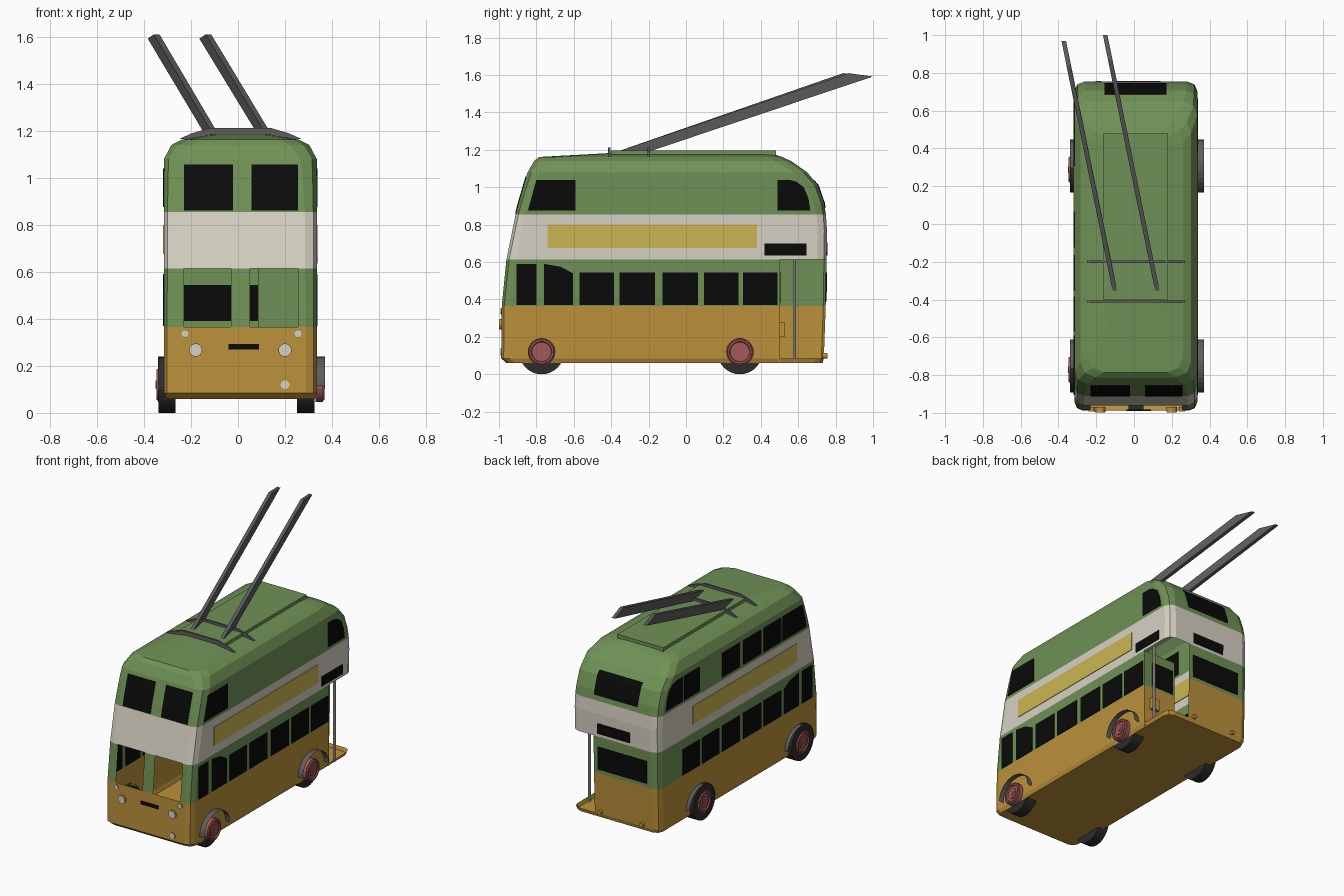
import bpy, bmesh, math
from mathutils import Vector

if "Cube" in bpy.data.objects:
    bpy.data.objects.remove(bpy.data.objects["Cube"])

CX = 0.01      # body centre line
HALF = 0.325   # body half width


def material(name, rgb):
    m = bpy.data.materials.new(name)
    m.diffuse_color = (*rgb, 1)
    m.use_nodes = True
    m.node_tree.nodes["Principled BSDF"].inputs["Base Color"].default_value = m.diffuse_color
    return m


GREEN = material("green", (0.16, 0.285, 0.092))
ORANGE = material("ochre", (0.50, 0.285, 0.043))
CREAM = material("cream", (0.68, 0.64, 0.55))
YELLOW = material("yellow", (0.60, 0.47, 0.085))
BLACK = material("black", (0.003, 0.003, 0.003))
GREY = material("grey", (0.115, 0.11, 0.115))
TYRE = material("tyre", (0.025, 0.025, 0.025))
RED = material("dull_red", (0.37, 0.10, 0.10))


def finish(name, bm, *mats, normals=True):
    if normals:
        bmesh.ops.recalc_face_normals(bm, faces=bm.faces[:])
    me = bpy.data.meshes.new(name)
    bm.to_mesh(me)
    bm.free()
    ob = bpy.data.objects.new(name, me)
    for m in mats:
        me.materials.append(m)
    bpy.context.collection.objects.link(ob)
    return ob


def slab(name, a, b, mat):
    """Solid between two matching outlines."""
    bm = bmesh.new()
    va = [bm.verts.new(p) for p in a]
    vb = [bm.verts.new(p) for p in b]
    bm.faces.new(va)
    bm.faces.new(vb)
    n = len(va)
    for i in range(n):
        j = (i + 1) % n
        bm.faces.new((va[i], va[j], vb[j], vb[i]))
    return finish(name, bm, mat)


def box(name, x, y, z, mat):
    o = [(y[0], z[0]), (y[1], z[0]), (y[1], z[1]), (y[0], z[1])]
    return slab(name, [(x[0], *p) for p in o], [(x[1], *p) for p in o], mat)


def disc(name, axis, centre, r, a, b, mat, n=24):
    """Cylinder along x or y from a to b; centre is in the other two axes."""
    ring = [(centre[0] + r * math.cos(2 * math.pi * i / n),
             centre[1] + r * math.sin(2 * math.pi * i / n)) for i in range(n)]
    put = (lambda t, p: (t, *p)) if axis == "x" else (lambda t, p: (p[0], t, p[1]))
    return slab(name, [put(a, p) for p in ring], [put(b, p) for p in ring], mat)


# Body levels: z, half width, front y, rear y, corner radius
LEVELS = [(0.06, 0.315, -0.96, 0.73, 0.045), (0.085, HALF, -0.988, 0.737, 0.045),
          (0.365, HALF, -0.985, 0.747, 0.045), (0.615, HALF, -0.96, 0.752, 0.05),
          (0.77, HALF, -0.928, 0.754, 0.05), (0.855, HALF, -0.911, 0.748, 0.05),
          (0.917, HALF, -0.895, 0.738, 0.055), (1.01, HALF, -0.868, 0.706, 0.06),
          (1.08, HALF, -0.847, 0.648, 0.07), (1.14, 0.293, -0.812, 0.562, 0.08),
          (1.162, 0.25, -0.785, 0.515, 0.08), (1.182, 0.13, -0.42, 0.45, 0.06)]


def wall_y(z, column):
    for lo, hi in zip(LEVELS, LEVELS[1:]):
        if lo[0] <= z <= hi[0]:
            t = (z - lo[0]) / (hi[0] - lo[0])
            return lo[column] + t * (hi[column] - lo[column])


# Body shell lofted through the levels
bm = bmesh.new()
rings = []
for z, w, yf, yr, c in LEVELS:
    ring = []
    for k, (sx, y, sy) in enumerate([(1, yr, 1), (-1, yr, 1), (-1, yf, -1), (1, yf, -1)]):
        for i in range(3):
            a = k * math.pi / 2 + i * math.pi / 4
            ring.append(bm.verts.new((CX + sx * (w - c) + c * math.cos(a),
                                      y - sy * c + c * math.sin(a), z)))
    rings.append(ring)
for lo, hi in zip(rings, rings[1:]):
    for i in range(12):
        j = (i + 1) % 12
        bm.faces.new((lo[i], lo[j], hi[j], hi[i]))
bm.faces.new(rings[0])
bm.faces.new(rings[-1])
bmesh.ops.recalc_face_normals(bm, faces=bm.faces[:])


def cut(rule, axis, value):
    fs = [f for f in bm.faces if rule(f.calc_center_median())]
    geom = list({e for f in fs for e in f.edges} | {v for f in fs for v in f.verts}) + fs
    co, no = Vector(), Vector()
    co[axis], no[axis] = value, 1
    bmesh.ops.bisect_plane(bm, geom=geom, plane_co=co, plane_no=no)


def open_up(rule):
    bmesh.ops.delete(bm, geom=[f for f in bm.faces if rule(f.calc_center_median())],
                     context="FACES")


# Open rear platform on the right, then the two open cab windows
lower = lambda c: 0.085 < c.z < 0.615
cut(lambda c: lower(c) and c.x > 0.3, 1, 0.5)
cut(lambda c: lower(c) and c.y > 0.7, 0, 0.17)
open_up(lambda c: lower(c) and c.y > 0.5 and c.x > 0.17)
cab = lambda c: 0.365 < c.z < 0.615 and c.y < -0.96
for x in (-0.23, -0.03, 0.05, 0.255):
    cut(cab, 0, x)
open_up(lambda c: cab(c) and (-0.23 < c.x < -0.03 or 0.05 < c.x < 0.255))
for f in bm.faces:
    z = f.calc_center_median().z
    f.material_index = 1 if z < 0.365 else 2 if 0.615 < z < 0.855 else 0
finish("body_shell", bm, GREEN, ORANGE, CREAM, normals=False)

# Platform bulkhead, its window, locker and grab pole
box("bulkhead_lower", (0.085, 0.333), (0.494, 0.502), (0.065, 0.365), ORANGE)
box("bulkhead_upper", (0.085, 0.333), (0.494, 0.502), (0.365, 0.615), GREEN)
box("bulkhead_window", (0.10, 0.27), (0.501, 0.506), (0.38, 0.55), BLACK)
box("platform_locker", (0.23, 0.29), (0.50, 0.527), (0.20, 0.28), ORANGE)
bpy.ops.mesh.primitive_cylinder_add(vertices=10, radius=0.009, depth=0.555,
                                    location=(0.32, 0.58, 0.3375))
bpy.context.object.name = "grab_pole"
bpy.context.object.data.materials.append(CREAM)


def side_plate(name, side, pts, mat):
    x = CX + side * HALF
    slab(name, [(x - 0.004, *p) for p in pts], [(x + 0.004, *p) for p in pts], mat)


def rect(y0, y1, z0, z1):
    return [(y0, z0), (y1, z0), (y1, z1), (y0, z1)]


def end_plate(name, column, x0, x1, zs, mat):
    """Plate following the front (2) or rear (3) wall slope."""
    out = [(x0, z) for z in zs] + [(x1, z) for z in reversed(zs)]
    bm = bmesh.new()
    grid = [[[bm.verts.new((x, wall_y(z, column) + d, z)) for x in (x0, x1)]
             for z in zs] for d in (-0.004, 0.004)]
    n = len(zs)
    for g in grid:
        for i in range(n - 1):
            bm.faces.new((g[i][0], g[i][1], g[i + 1][1], g[i + 1][0]))
    loops = [[r[0] for r in g] + [r[1] for r in reversed(g)] for g in grid]
    for i in range(len(out)):
        j = (i + 1) % len(out)
        bm.faces.new((loops[0][i], loops[0][j], loops[1][j], loops[1][i]))
    finish(name, bm, mat)


# Side windows and advertising panels
BAYS = [(-0.57, -0.385), (-0.355, -0.165), (-0.125, 0.065), (0.095, 0.28), (0.305, 0.49)]
for side in (-1, 1):
    for y0, y1 in BAYS:
        side_plate("lower_window", side, rect(y0, y1, 0.37, 0.545), BLACK)
    side_plate("cab_side_window", side, rect(-0.905, -0.80, 0.37, 0.59), BLACK)
    side_plate("sloped_window", side, [(-0.76, 0.37), (-0.605, 0.37), (-0.605, 0.54),
                                       (-0.67, 0.575), (-0.76, 0.59)], BLACK)
    side_plate("upper_front_window", side, [(-0.845, 0.875), (-0.59, 0.875),
                                            (-0.59, 1.04), (-0.80, 1.04)], BLACK)
    side_plate("upper_rear_window", side, [(0.49, 0.875), (0.665, 0.875), (0.655, 0.94),
               (0.63, 1.0), (0.59, 1.03), (0.55, 1.04), (0.49, 1.04)], BLACK)
    side_plate("advert_panel", side, rect(-0.74, 0.38, 0.675, 0.80), YELLOW)
for y0, y1 in BAYS[:3] + BAYS[4:]:
    side_plate("upper_window", -1, rect(y0, min(y1, 0.47), 0.875, 1.04), BLACK)
side_plate("side_route_plate", 1, rect(0.42, 0.645, 0.635, 0.70), BLACK)

# Front and rear windows and plates
for x0, x1 in ((-0.23, -0.022), (0.058, 0.256)):
    end_plate("upper_windscreen", 2, x0, x1, [0.86, 0.917, 1.01, 1.057], BLACK)
end_plate("front_plate", 2, -0.04, 0.09, [0.27, 0.294], BLACK)
end_plate("upper_back_window", 3, -0.155, 0.172, [0.89, 0.917, 1.01, 1.035], BLACK)
end_plate("rear_route_plate", 3, -0.105, 0.14, [0.635, 0.705], BLACK)
end_plate("lower_back_window", 3, -0.23, 0.14, [0.39, 0.545], BLACK)

# Lamps
for x, z, r, d in ((-0.18, 0.267, 0.028, 0.008), (0.20, 0.267, 0.028, 0.008),
                   (0.20, 0.12, 0.02, 0.002), (-0.225, 0.337, 0.017, 0.002),
                   (0.255, 0.337, 0.017, 0.002)):
    disc("lamp_housing", "y", (x, z), r, -0.97, -0.988 - d, ORANGE)
    disc("lamp_lens", "y", (x, z), r * 0.93, -0.98, -0.991 - d, CREAM)
for x in (-0.19, 0.125):
    disc("tail_lamp", "y", (x, 0.10), 0.015, 0.73, 0.757, ORANGE, 12)

# Wheels, hubs and arches
for y in (-0.772, 0.288):
    for side, inner, outer in ((-1, 0.265, 0.338), (1, 0.25, 0.325)):
        disc("tyre", "x", (y, 0.12), 0.12, side * inner, side * outer, TYRE, 32)
        base = 0.328 if side < 0 else 0.33
        tip = 0.343 if side < 0 else 0.364
        disc("hub", "x", (y, 0.12), 0.074, side * base, side * (tip - 0.003), RED)
        bpy.ops.mesh.primitive_torus_add(major_radius=0.06, minor_radius=0.009,
            major_segments=24, minor_segments=6, rotation=(0, math.pi / 2, 0),
            location=(side * (tip - 0.004), y, 0.12))
        bpy.context.object.name = "hub_rim"
        bpy.context.object.data.materials.append(RED)
        disc("hub_ring", "x", (y, 0.12), 0.036, side * base, side * (tip + 0.003), RED)
        disc("hub_cap", "x", (y, 0.12), 0.017, side * base, side * (tip + 0.007), RED, 12)
        # thin flared arch band
        bm = bmesh.new()
        band = []
        for i in range(15):
            a = math.pi * i / 14
            p = (y + 0.02 + 0.14 * math.cos(a), 0.115 + 0.125 * math.sin(a))
            band.append([bm.verts.new((side * x, *p))
                         for x in (0.31, 0.37 if side > 0 else 0.34)])
        for p, q in zip(band, band[1:]):
            bm.faces.new((p[0], p[1], q[1], q[0]))
        finish("wheel_arch", bm, GREY)

# Roof panel and curved cross bars
box("roof_panel", (-0.165, 0.18), (-0.40, 0.48), (1.15, 1.196), GREEN)
bar = [(-0.25, 1.165), (-0.20, 1.188), (-0.12, 1.212), (0.14, 1.212), (0.22, 1.188),
       (0.27, 1.165), (0.20, 1.165), (0.13, 1.185), (-0.11, 1.185), (-0.18, 1.165)]
for y in (-0.41, -0.20):
    slab("roof_bar", [(x, y - 0.006, z) for x, z in bar],
         [(x, y + 0.006, z) for x, z in bar], GREY)

# Trolley poles slanting back and to the left
side_outline = [(-0.37, 1.19), (-0.20, 1.19), (1.0, 1.592), (0.87, 1.61)]
for name, x0, slope, back in (("left_pole", -0.10, -0.2, 0.03), ("right_pole", 0.125, -0.204, 0)):
    pts = [(x0 + slope * (y + 0.36), y - (back if y > 0.5 else 0), z) for y, z in side_outline]
    slab(name, [(x - 0.012, y, z) for x, y, z in pts],
         [(x + 0.012, y, z) for x, y, z in pts], GREY)
